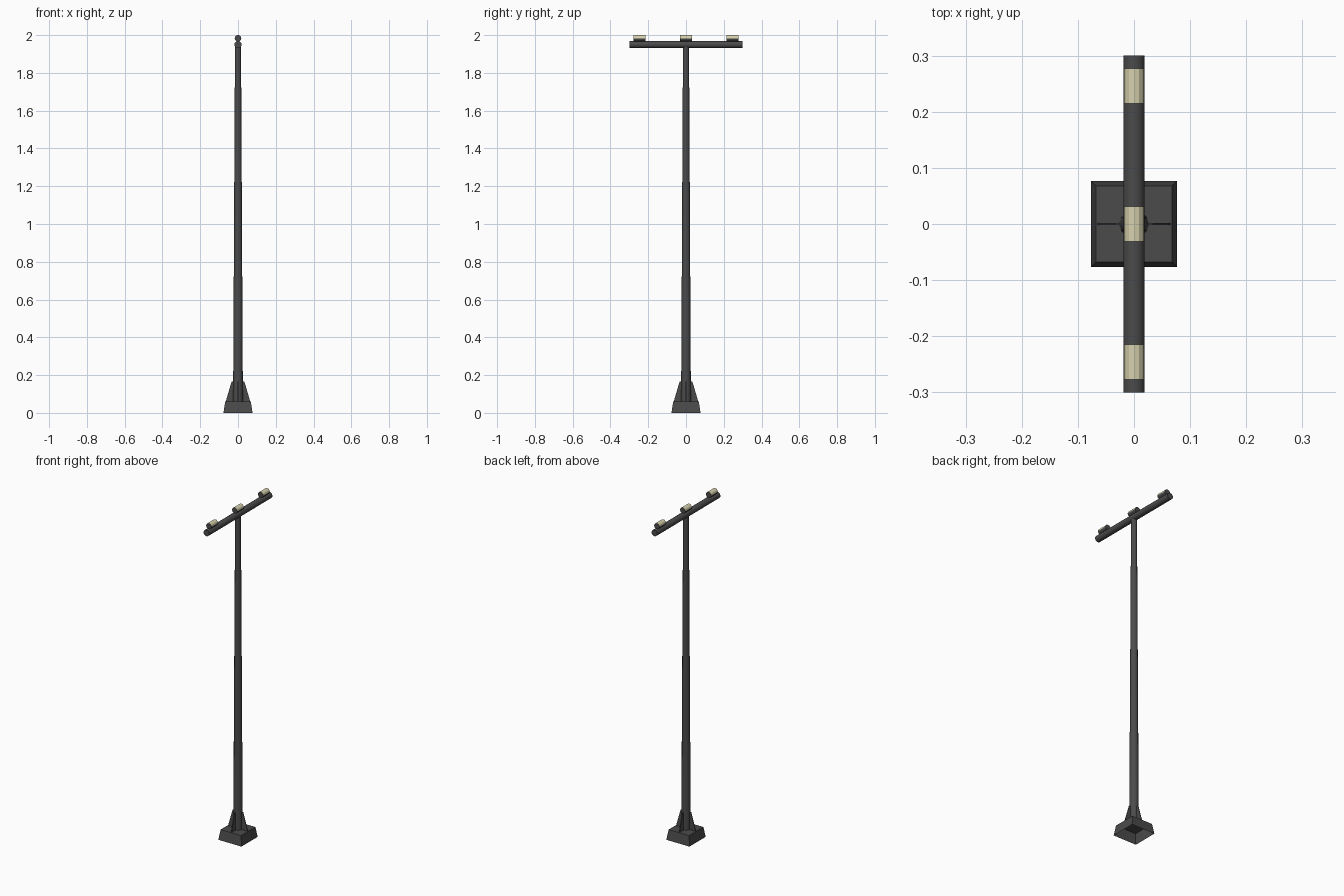
import bpy, bmesh, math
from mathutils import Matrix, Vector

if "Cube" in bpy.data.objects:
    bpy.data.objects.remove(bpy.data.objects["Cube"])


def material(name, rgb):
    m = bpy.data.materials.new(name)
    m.diffuse_color = (*rgb, 1)
    m.use_nodes = True
    m.node_tree.nodes["Principled BSDF"].inputs["Base Color"].default_value = m.diffuse_color
    return m


METAL = material("dark_metal", (0.07, 0.07, 0.07))
GLOW = material("warm_lamp", (0.68, 0.64, 0.42))


def finish(name, bm, mats=(METAL,), smooth=False):
    me = bpy.data.meshes.new(name)
    bmesh.ops.recalc_face_normals(bm, faces=bm.faces)
    for f in bm.faces:
        f.smooth = smooth and len(f.verts) == 4
    bm.to_mesh(me)
    bm.free()
    for m in mats:
        me.materials.append(m)
    ob = bpy.data.objects.new(name, me)
    bpy.context.collection.objects.link(ob)
    return ob


def tube(r1, r2, depth, sides, matrix):
    bm = bmesh.new()
    bmesh.ops.create_cone(bm, cap_ends=True, segments=sides, radius1=r1,
                          radius2=r2, depth=depth, matrix=matrix)
    return bm


ALONG_Y = Matrix.Rotation(math.pi / 2, 4, 'X')

# Base: tapered square shell, open underneath
bm = tube(0.077 * 2 ** 0.5, 0.068 * 2 ** 0.5, 0.06, 4,
          Matrix.Translation((0, 0, 0.03)) @ Matrix.Rotation(math.pi / 4, 4, 'Z'))
bottom = [f for f in bm.faces if f.calc_center_median().z < 0.001]
bmesh.ops.delete(bm, geom=bottom, context='FACES_ONLY')
finish("base", bm)

# Tapered pole
finish("pole", tube(0.026, 0.016, 1.89, 12, Matrix.Translation((0, 0, 1.005))), smooth=True)

# Four thin gusset plates bracing the pole
for i in range(4):
    bm = bmesh.new()
    profile = [(0.015, 0.06), (0.065, 0.06), (0.034, 0.165), (0.015, 0.165)]
    face = bm.faces.new([bm.verts.new((x, -0.002, z)) for x, z in profile])
    ext = bmesh.ops.extrude_face_region(bm, geom=[face])
    moved = [v for v in ext["geom"] if isinstance(v, bmesh.types.BMVert)]
    bmesh.ops.translate(bm, verts=moved, vec=(0, 0.004, 0))
    bmesh.ops.rotate(bm, verts=bm.verts, matrix=Matrix.Rotation(i * math.pi / 2, 3, 'Z'))
    finish(f"gusset_{i + 1}", bm)

# Cross arm
finish("cross_arm", tube(0.019, 0.019, 0.6, 16, Matrix.Translation((0, 0, 1.95)) @ ALONG_Y),
       smooth=True)

# Three lamps on short stems, glowing on their upper side
for i, y in enumerate((-0.246, 0.0, 0.246)):
    finish(f"lamp_stem_{i + 1}",
           tube(0.008, 0.008, 0.02, 8, Matrix.Translation((0, y, 1.968))))
    bm = tube(0.0175, 0.0175, 0.063, 12, Matrix.Translation((0, y, 1.9829)) @ ALONG_Y)
    bm.normal_update()
    for f in bm.faces:
        f.material_index = int(f.normal.z > 0.1 and abs(f.normal.y) < 0.5)
    finish(f"lamp_{i + 1}", bm, (METAL, GLOW))

for ob in bpy.data.objects:
    if ob.name in ("pole", "cross_arm"):
        bpy.context.view_layer.objects.active = ob
        ob.select_set(True)
bpy.ops.object.shade_smooth_by_angle(angle=math.radians(40))
